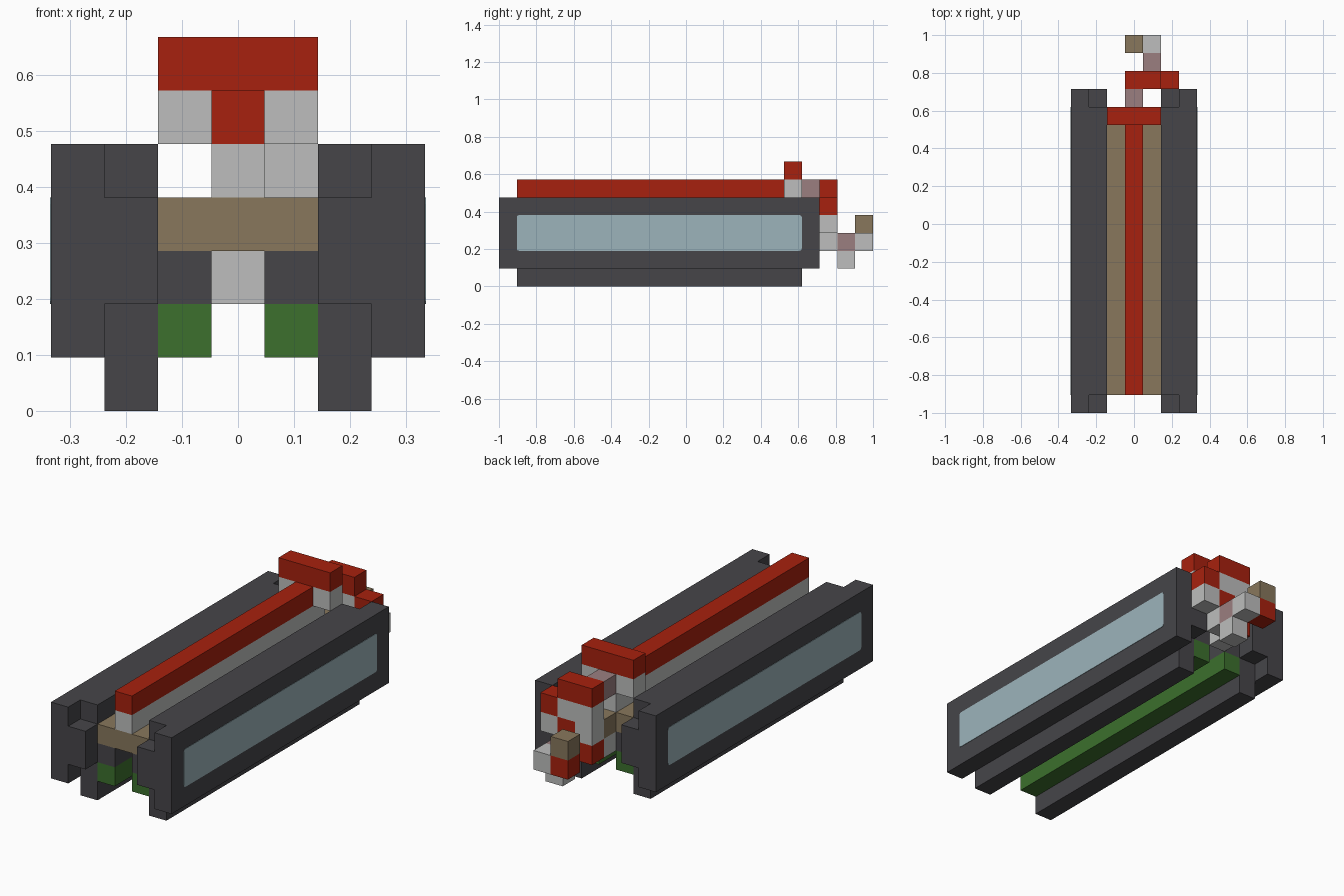
import bpy
import bmesh
from mathutils import Vector

U = 2 / 21  # edge of one cube cell

cube = bpy.data.objects.get("Cube")
if cube:
    bpy.data.objects.remove(cube, do_unlink=True)


def material(name, rgb):
    """Flat material from 0-255 screen values, stored as linear."""
    lin = [((c / 255 + 0.055) / 1.055) ** 2.4 for c in rgb]
    m = bpy.data.materials.new(name)
    m.use_nodes = True
    m.diffuse_color = (*lin, 1)
    m.node_tree.nodes["Principled BSDF"].inputs["Base Color"].default_value = (*lin, 1)
    return m


CHARCOAL = material("charcoal", (70, 69, 73))
RED = material("red", (167, 33, 14))
GREY = material("light grey", (189, 190, 189))
TAN = material("tan", (136, 119, 92))
GREEN = material("green", (60, 112, 45))
MAUVE = material("mauve", (155, 127, 128))
GLASS = material("pale blue", (156, 180, 187))


def blocks(name, mat, *boxes):
    """One object of boxes; each box is (first cell, last cell) inclusive."""
    bm = bmesh.new()
    for lo, hi in boxes:
        a, b = Vector(lo), Vector(hi) + Vector((1, 1, 1))
        verts = bmesh.ops.create_cube(bm, size=1)["verts"]
        for v in verts:
            p = (a + b) / 2 + Vector([c * s for c, s in zip(v.co, b - a)])
            v.co = ((p.x - 3.5) * U, p.y * U - 1, p.z * U)
    mesh = bpy.data.meshes.new(name)
    bm.to_mesh(mesh)
    bm.free()
    mesh.materials.append(mat)
    ob = bpy.data.objects.new(name, mesh)
    bpy.context.collection.objects.link(ob)
    return ob


def cell(*c):
    return (c, c)


def glass_panel(name, side):
    """Thin pane with softened corners on the outer wall face."""
    bm = bmesh.new()
    verts = bmesh.ops.create_cube(bm, size=1)["verts"]
    for v in verts:
        v.co = (side * 3.5 * U + v.co.x * 0.004,
                -1 + 9 * U + v.co.y * 16 * U,
                3 * U + v.co.z * 2 * U)
    corners = [e for e in bm.edges
               if abs(e.verts[0].co.x - e.verts[1].co.x) > 0.001]
    bmesh.ops.bevel(bm, geom=corners, offset=0.012, segments=3,
                    profile=0.5, affect='EDGES')
    mesh = bpy.data.meshes.new(name)
    bm.to_mesh(mesh)
    bm.free()
    mesh.materials.append(GLASS)
    bpy.context.collection.objects.link(bpy.data.objects.new(name, mesh))


# Mirrored side parts: outer wall, inner rail, end lugs, floor and lower strip
for label, side, outer, inner, mid in (("right", -1, 0, 1, 2), ("left", 1, 6, 5, 4)):
    blocks(label + "_wall", CHARCOAL, ((outer, 0, 1), (outer, 17, 4)))
    blocks(label + "_rail", CHARCOAL,
           ((inner, 1, 0), (inner, 16, 4)),
           ((inner, 0, 2), (inner, 0, 3)),
           ((inner, 17, 2), (inner, 17, 3)))
    blocks(label + "_floor", CHARCOAL, ((mid, 1, 2), (mid, 16, 2)))
    blocks(label + "_lower_strip", GREEN, ((mid, 1, 1), (mid, 16, 1)))
    blocks(label + "_collar_post", GREY, cell(mid, 16, 5))
    glass_panel(label + "_glass_panel", side)

# Central deck and ridge
blocks("deck", TAN, ((2, 1, 3), (4, 16, 3)), cell(3, 17, 3))
blocks("ridge_base", GREY, ((3, 1, 4), (3, 16, 4)))
blocks("ridge_cap", RED, ((3, 1, 5), (3, 16, 5)))
blocks("collar_bar", RED, ((2, 16, 6), (4, 16, 6)))

# Rear mechanism
blocks("upper_link", MAUVE, cell(3, 17, 5))
blocks("lower_link", GREY, cell(3, 17, 2))
blocks("rear_plate", GREY,
       ((3, 18, 3), (3, 18, 4)), cell(4, 18, 4),
       cell(5, 18, 3), cell(4, 18, 2))
blocks("rear_plate_trim", RED,
       ((3, 18, 5), (4, 18, 5)), cell(5, 18, 4),
       cell(4, 18, 3), cell(3, 18, 2))
blocks("tail_link", MAUVE, cell(4, 19, 2))
blocks("tail_blocks", GREY, cell(4, 19, 1), cell(4, 20, 2))
blocks("tail_red_block", RED, cell(3, 20, 2))
blocks("tail_tan_block", TAN, cell(3, 20, 3))
